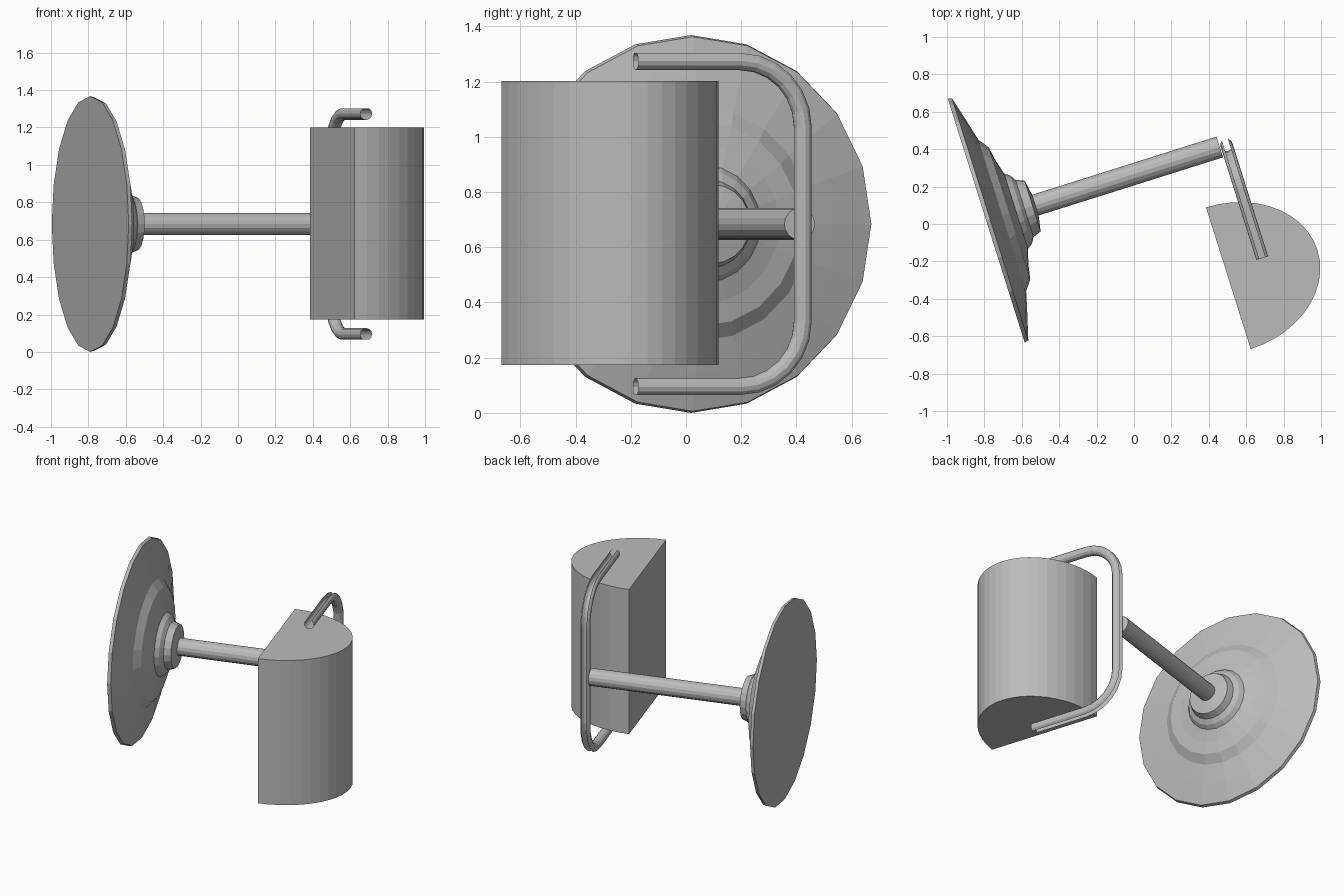
import bpy
import bmesh
from math import sin, cos, pi, radians
from mathutils import Matrix, Vector

cube = bpy.data.objects.get("Cube")
if cube:
    bpy.data.objects.remove(cube, do_unlink=True)

grey = bpy.data.materials.new("plain_grey")
grey.use_nodes = True
colour = (0.5, 0.5, 0.5, 1)
grey.diffuse_color = colour
grey.node_tree.nodes["Principled BSDF"].inputs["Base Color"].default_value = colour

# Lamp frame: x runs out of the wall plate along the arm, y sideways, z up
FRAME = Matrix.Translation((-0.79, 0.018, 0.684)) @ Matrix.Rotation(radians(17.5), 4, "Z")


def finish(name, bm, solid=True):
    if solid:
        bmesh.ops.recalc_face_normals(bm, faces=bm.faces)
    mesh = bpy.data.meshes.new(name)
    bm.to_mesh(mesh)
    bm.free()
    mesh.materials.append(grey)
    obj = bpy.data.objects.new(name, mesh)
    obj.matrix_world = FRAME
    bpy.context.collection.objects.link(obj)
    return obj


def loft(bm, rings, closed):
    """Join neighbouring rings of points with quads."""
    rows = [[bm.verts.new(p) for p in ring] for ring in rings]
    n = len(rows[0])
    for a, b in zip(rows, rows[1:]):
        for i in range(n if closed else n - 1):
            j = (i + 1) % n
            bm.faces.new((a[i], a[j], b[j], b[i]))
    return rows


def lathe(name, profile, sides):
    """Turn (distance, radius) pairs about the arm axis and cap both ends."""
    bm = bmesh.new()
    rings = [[(x, r * sin(2 * pi * i / sides), r * cos(2 * pi * i / sides))
              for i in range(sides)] for x, r in profile]
    rows = loft(bm, rings, True)
    bm.faces.new(rows[0])
    bm.faces.new(rows[-1])
    return finish(name, bm)


# Stepped wall plate and straight arm
lathe("wall_plate", [(0, 0.684), (0.022, 0.678), (0.06, 0.54), (0.09, 0.425),
                     (0.13, 0.37), (0.145, 0.29), (0.167, 0.212), (0.195, 0.192),
                     (0.215, 0.16), (0.26, 0.143), (0.275, 0.06)], 20)
lathe("arm", [(0.26, 0.058), (1.309, 0.058)], 16)

# Half-oval shade, flat towards the wall
bm = bmesh.new()
STEPS = 22
rings = [[(1.142 + 0.5 * sin(pi * i / STEPS), -0.683 + 0.397 * cos(pi * i / STEPS), z)
          for i in range(STEPS + 1)] for z in (-0.51, 0.517)]
for row in loft(bm, rings, True):
    bm.faces.new(row)
finish("shade", bm)

# U-shaped bracket: an open channel with its slot on the outside of the bend
ARM_X, REACH, HALF, BEND, TUBE = 1.347, -0.635, 0.59, 0.24, 0.033
upper = [(REACH, HALF, pi / 2)]
for i in range(7):
    a = pi / 2 * (1 - i / 6)
    upper.append((-BEND + BEND * cos(a), HALF - BEND + BEND * sin(a), a))
path = upper + [(y, -z, -a) for y, z, a in reversed(upper)]
rings = []
for y, z, a in path:
    outward = Vector((0, cos(a), sin(a)))
    centre = Vector((ARM_X, y, z))
    ring = []
    for k in range(11):
        t = radians(30 + 30 * k)
        ring.append(centre + TUBE * (cos(t) * outward + sin(t) * Vector((1, 0, 0))))
    rings.append(ring)
bm = bmesh.new()
loft(bm, rings, False)
for f in bm.faces:
    f.normal_update()
# Point the channel walls away from its centre line
first = bm.faces[:][0]
if first.normal.dot(first.calc_center_median() - Vector((ARM_X, first.calc_center_median().y, HALF))) < 0:
    bmesh.ops.reverse_faces(bm, faces=bm.faces)
finish("bracket", bm, solid=False)
